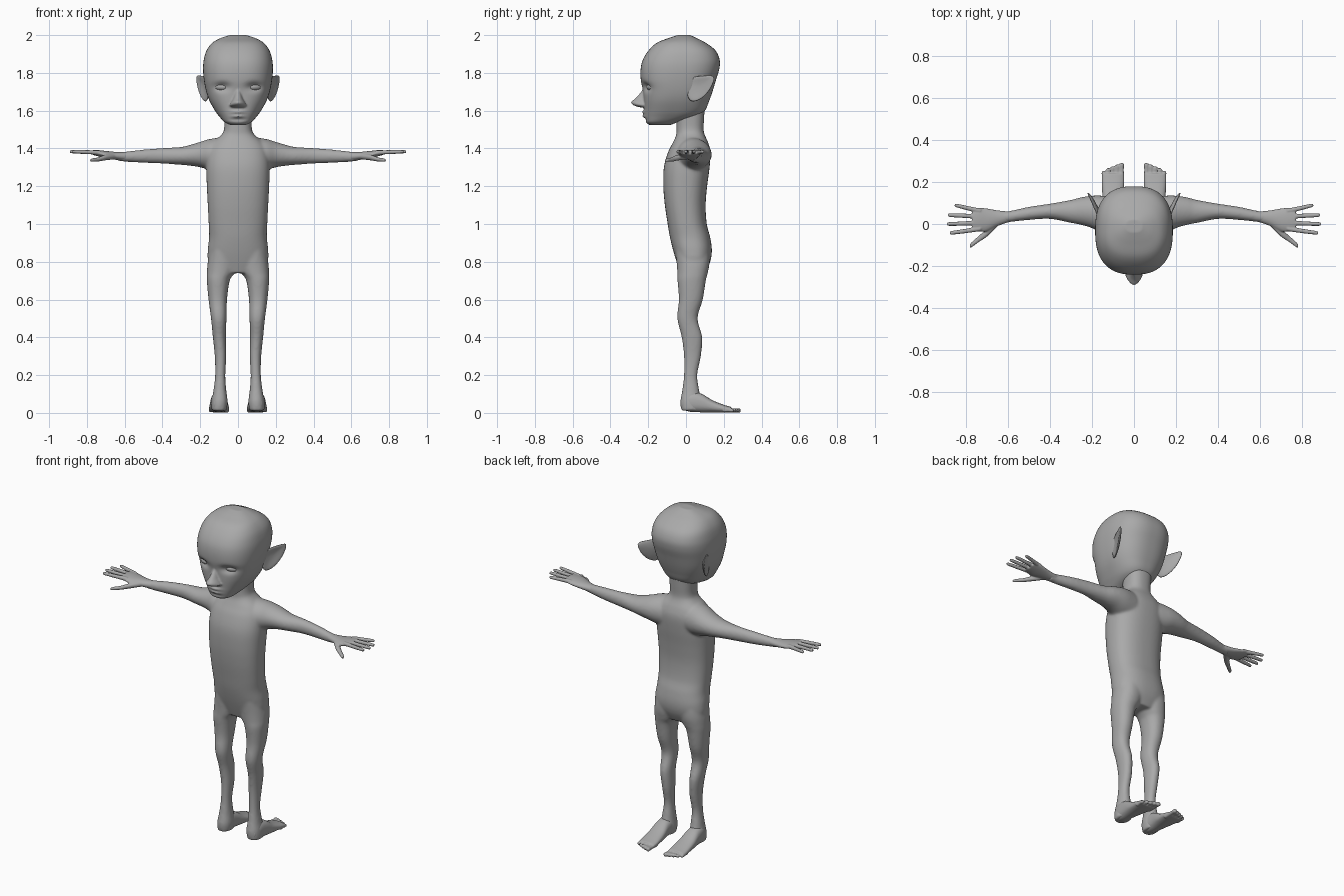
import bpy, bmesh, math
from mathutils import Matrix, Vector

skin = bpy.data.materials.new("grey skin")
skin.diffuse_color = (0.4, 0.4, 0.4, 1)


def resample(rows, steps=6):
    """Smooth the section table with Catmull-Rom interpolation."""
    out = []
    for i in range(len(rows) - 1):
        p = [rows[max(0, min(len(rows) - 1, i + k))] for k in (-1, 0, 1, 2)]
        for j in range(steps):
            t = j / steps
            out.append([0.5 * (2 * b + (c - a) * t + (2 * a - 5 * b + 4 * c - d) * t * t
                        + (3 * b - a - 3 * c + d) * t ** 3) for a, b, c, d in zip(*p)])
    return out + [list(rows[-1])]


def loft(bm, axis, rows, sides=(1,), n=2.0, segs=32):
    """Closed tube along an axis; each row is position, then min/max of the two other axes."""
    for s in sides:
        rings = []
        for t, a0, a1, b0, b1 in resample(rows):
            ring = []
            for k in range(segs):
                ang = 2 * math.pi * k / segs
                c, d = math.cos(ang), math.sin(ang)
                a = (a0 + a1) / 2 + (a1 - a0) / 2 * math.copysign(abs(c) ** (2 / n), c)
                b = (b0 + b1) / 2 + (b1 - b0) / 2 * math.copysign(abs(d) ** (2 / n), d)
                x, y, z = {"x": (t, a, b), "y": (a, t, b), "z": (a, b, t)}[axis]
                ring.append(bm.verts.new((s * x, y, z)))
            rings.append(ring)
        for r0, r1 in zip(rings, rings[1:]):
            for k in range(segs):
                m = (k + 1) % segs
                bm.faces.new((r0[k], r0[m], r1[m], r1[k]))
        bm.faces.new(rings[0])
        bm.faces.new(rings[-1])


def make(name, bm):
    bmesh.ops.recalc_face_normals(bm, faces=bm.faces)
    for f in bm.faces:
        f.smooth = True
    me = bpy.data.meshes.new(name)
    bm.to_mesh(me)
    bm.free()
    me.materials.append(skin)
    ob = bpy.data.objects.new(name, me)
    bpy.context.collection.objects.link(ob)
    return ob


def fuse(ob, voxel, smooth):
    """Melt the overlapping lofts into one soft skin."""
    r = ob.modifiers.new("fuse", "REMESH")
    r.mode, r.voxel_size, r.use_smooth_shade = "VOXEL", voxel, True
    m = ob.modifiers.new("soften", "SMOOTH")
    m.factor, m.iterations = 0.5, smooth


BOTH = (1, -1)

# Body: torso with neck, arms and legs
bm = bmesh.new()
torso = [(.74, .10, -.03, .10), (.80, .155, -.05, .128), (.86, .16, -.068, .137),
         (.93, .153, -.085, .128), (1.0, .155, -.097, .11), (1.1, .16, -.112, .104),
         (1.2, .165, -.12, .112), (1.3, .168, -.117, .125), (1.38, .16, -.095, .13),
         (1.43, .135, -.07, .118), (1.47, .09, -.052, .1), (1.5, .074, -.05, .093),
         (1.56, .074, -.05, .096), (1.64, .08, -.05, .1)]
loft(bm, "z", [(z, -w, w, f, b) for z, w, f, b in torso], n=2.4, segs=48)
loft(bm, "x", [(.08, -.06, .125, 1.27, 1.46), (.15, -.045, .135, 1.285, 1.45),
               (.20, -.02, .135, 1.30, 1.435), (.25, -.005, .128, 1.308, 1.42),
               (.30, .005, .115, 1.313, 1.408), (.40, .024, .097, 1.32, 1.402),
               (.50, .019, .082, 1.324, 1.394), (.60, .008, .061, 1.33, 1.383),
               (.64, .002, .062, 1.336, 1.381)], BOTH)
loft(bm, "z", [(.90, .01, .145, -.06, .12), (.80, .005, .16, -.05, .125),
               (.74, .02, .165, -.046, .115), (.70, .044, .165, -.045, .105),
               (.60, .058, .156, -.038, .089), (.50, .061, .143, -.046, .062),
               (.40, .064, .133, -.023, .086), (.30, .062, .123, -.011, .079),
               (.20, .067, .121, -.011, .06), (.12, .062, .13, -.02, .07),
               (.06, .055, .14, -.03, .08), (.012, .06, .14, -.025, .08)], BOTH, n=2.2)
fuse(make("body", bm), .007, 10)

# Hands: palm, four fingers and a thumb
bm = bmesh.new()
loft(bm, "x", [(.59, .011, .059, 1.334, 1.38), (.65, -.01, .065, 1.34, 1.382),
               (.70, -.035, .074, 1.348, 1.387), (.74, -.036, .078, 1.358, 1.391),
               (.77, -.03, .07, 1.366, 1.391)], BOTH)
for y, xt, yt in [(.062, .855, .088), (.035, .885, .042), (.006, .89, .0), (-.022, .877, -.042)]:
    path = [(.73, y, 1.377, .012), (.78, y + (yt - y) * .4, 1.38, .011),
            (xt - .01, yt, 1.383, .009), (xt, yt, 1.383, .004)]
    loft(bm, "x", [(x, c - r, c + r, h - r, h + r) for x, c, h, r in path], BOTH, segs=16)
path = [(.65, .01, 1.358, .02), (.70, -.04, 1.352, .02), (.74, -.072, 1.342, .015),
        (.775, -.1, 1.338, .012), (.783, -.106, 1.337, .005)]
loft(bm, "x", [(x, c - r, c + r, h - r * .75, h + r * .75) for x, c, h, r in path], BOTH, segs=16)
fuse(make("hands", bm), .004, 3)

# Feet: heel to ball, then five toes
bm = bmesh.new()
loft(bm, "y", [(-.022, .075, .125, .02, .075), (.02, .06, .14, .006, .11),
               (.08, .057, .146, .003, .102), (.14, .05, .151, .002, .067),
               (.20, .046, .154, .001, .043), (.24, .047, .153, .001, .031)], BOTH, n=2.4)
for i, tip in enumerate((.29, .283, .275, .266, .253)):
    c, r = .059 + .0215 * i, .0125 - .0007 * i
    rows = [(y, c - q, c + q, .013 - q, .013 + q) for y, q in
            ((.2, r), (tip - .03, r * .85), (tip - .008, r), (tip, r * .5))]
    loft(bm, "y", rows, BOTH, segs=16)
fuse(make("feet", bm), .0045, 3)

# Head: skull loft with sockets and lips pushed in and out, plus nose
bm = bmesh.new()
skull = [(1.525, .045, -.195, -.08), (1.54, .072, -.213, -.04), (1.57, .1, -.219, .06),
         (1.6, .122, -.221, .1), (1.65, .15, -.224, .122), (1.7, .168, -.227, .14),
         (1.76, .18, -.239, .158), (1.82, .185, -.24, .176), (1.87, .181, -.228, .178),
         (1.92, .166, -.197, .155), (1.96, .135, -.153, .103), (1.985, .09, -.09, .055),
         (2.001, .04, -.04, .02)]
loft(bm, "z", [(z, -w, w, f, b) for z, w, f, b in skull], n=2.5, segs=128)
dents = [(.085, 1.725, .04, .022, .024), (-.085, 1.725, .04, .022, .024),   # eye sockets
         (0, 1.593, .035, .008, -.014), (0, 1.571, .03, .008, -.012),        # lips
         (0, 1.553, .04, .006, .008)]                                       # chin crease
for v in bm.verts:
    if v.co.y < -.1:
        x, z = v.co.x, v.co.z
        v.co.y += sum(d * math.exp(-((x - cx) / sx) ** 2 - ((z - cz) / sz) ** 2)
                      for cx, cz, sx, sz, d in dents)
nose = [(1.735, .014, -.222), (1.70, .018, -.238), (1.665, .026, -.268), (1.645, .036, -.291),
        (1.63, .045, -.28), (1.618, .036, -.25)]
loft(bm, "z", [(z, -w, w, f, -.17) for z, w, f in nose], n=1.8)
fuse(make("head", bm), .005, 4)

# Eyes: almond balls set in the sockets
bm = bmesh.new()
for s in BOTH:
    bmesh.ops.create_uvsphere(bm, u_segments=32, v_segments=16, radius=1,
        matrix=Matrix.Translation((s * .085, -.181, 1.725)) @ Matrix.Rotation(s * .3, 4, "Z")
        @ Matrix.Diagonal((.041, .026, .02, 1)))
make("eyes", bm)

# Ears: dished pointed leaves flaring out and back
bm = bmesh.new()
outline = [(.015, 1.64), (.0, 1.70), (.0, 1.765), (.05, 1.785), (.105, 1.787), (.162, 1.792),
           (.143, 1.735), (.115, 1.69), (.07, 1.65)]
for s in BOTH:
    rim = [bm.verts.new((s * (.155 + .44 * y), y, z)) for y, z in outline]
    mid = bm.verts.new((s * .168, .07, 1.725))
    for a, b in zip(rim, rim[1:] + rim[:1]):
        bm.faces.new((a, b, mid))
ears = make("ears", bm)
m = ears.modifiers.new("thickness", "SOLIDIFY")
m.thickness, m.offset = .014, 0
m = ears.modifiers.new("round", "SUBSURF")
m.levels = m.render_levels = 2
